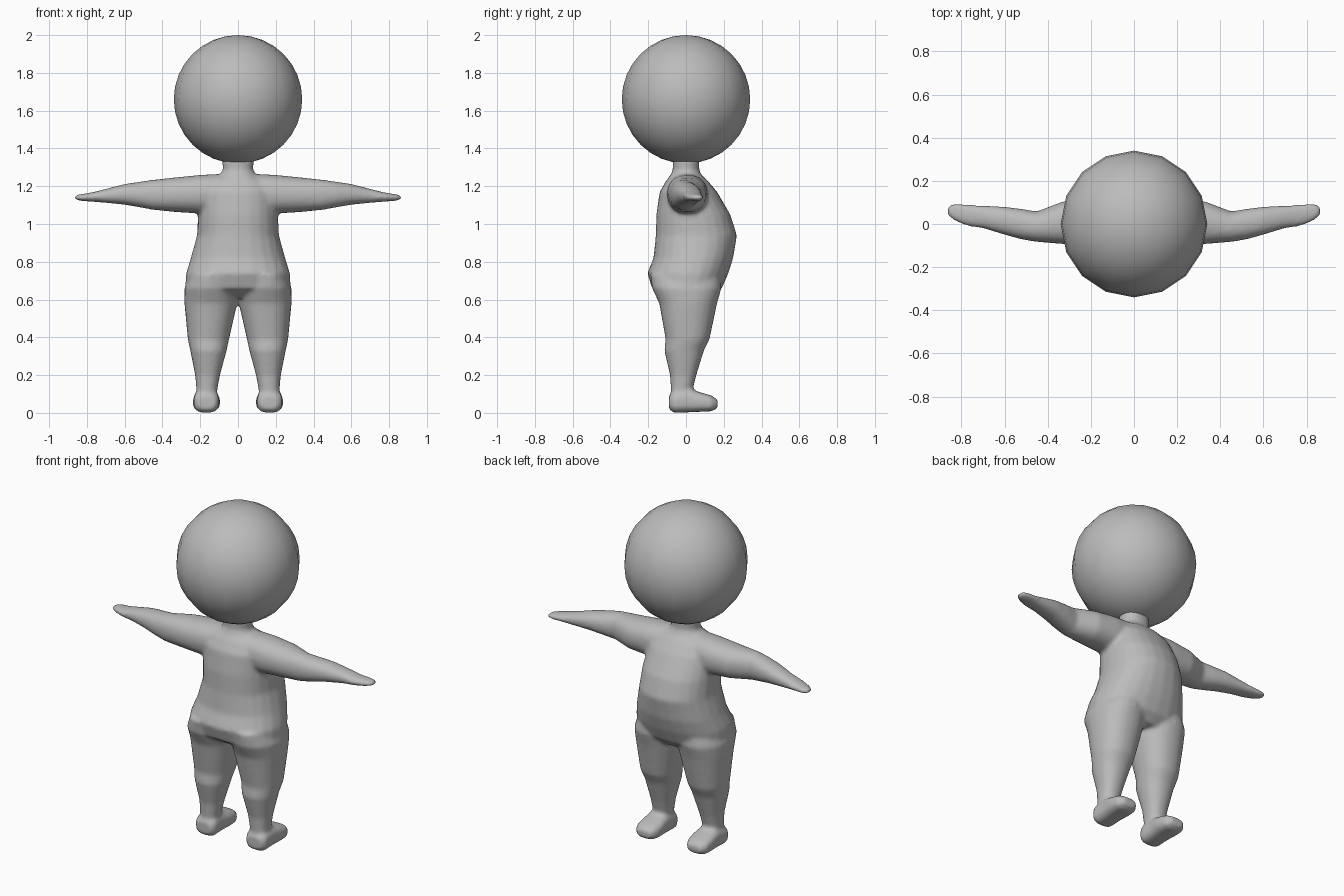
import bpy, bmesh, math
from mathutils import Vector

cube = bpy.data.objects.get("Cube")
if cube:
    bpy.data.objects.remove(cube)

GREY = (0.5, 0.5, 0.5, 1)
skin = bpy.data.materials.new("plain grey")
skin.use_nodes = True
skin.diffuse_color = GREY
skin.node_tree.nodes["Principled BSDF"].inputs["Base Color"].default_value = GREY


def loft(bm, rows, place, sides=24, power=0.9):
    """Skin rounded rings; each row is (station, a_min, a_max, b_min, b_max)."""
    rings = []
    for s, a0, a1, b0, b1 in rows:
        ring = []
        for i in range(sides):
            t = 2 * math.pi * i / sides
            c, d = math.cos(t), math.sin(t)
            a = (a0 + a1) / 2 + (a1 - a0) / 2 * math.copysign(abs(c) ** power, c)
            b = (b0 + b1) / 2 + (b1 - b0) / 2 * math.copysign(abs(d) ** power, d)
            ring.append(bm.verts.new(place(s, a, b)))
        rings.append(ring)
    for lo, hi in zip(rings, rings[1:]):
        for i in range(sides):
            j = (i + 1) % sides
            bm.faces.new((lo[i], lo[j], hi[j], hi[i]))
    bm.faces.new(rings[0][::-1])
    bm.faces.new(rings[-1])


# Torso and neck: z, half width, back y, belly y
TORSO = [(0.61, 0.22, -0.10, 0.14), (0.66, 0.28, -0.18, 0.19), (0.74, 0.275, -0.205, 0.225),
         (0.82, 0.25, -0.172, 0.25), (0.94, 0.217, -0.16, 0.27), (1.05, 0.212, -0.157, 0.235),
         (1.17, 0.20, -0.14, 0.165), (1.23, 0.16, -0.105, 0.115), (1.255, 0.10, -0.085, 0.085),
         (1.285, 0.08, -0.07, 0.07), (1.35, 0.085, -0.072, 0.072)]
# Leg: z, inner x, outer x, back y, front y
LEG = [(0.05, 0.11, 0.22, -0.075, 0.03), (0.12, 0.11, 0.22, -0.08, 0.035),
       (0.20, 0.095, 0.227, -0.085, 0.055), (0.33, 0.06, 0.253, -0.115, 0.095),
       (0.39, 0.047, 0.266, -0.108, 0.125), (0.58, 0.004, 0.284, -0.142, 0.165),
       (0.66, 0.0, 0.284, -0.18, 0.188), (0.74, 0.02, 0.25, -0.19, 0.18)]
# Foot: y, inner x, outer x, sole z, top z
FOOT = [(-0.09, 0.12, 0.215, 0.02, 0.09), (-0.065, 0.10, 0.235, 0.0, 0.115),
        (0.02, 0.10, 0.235, 0.003, 0.125), (0.08, 0.094, 0.24, 0.006, 0.108),
        (0.135, 0.10, 0.237, 0.008, 0.092), (0.168, 0.125, 0.21, 0.025, 0.07)]
# Arm: x, back y, front y, underside z, top z
ARM = [(0.10, -0.10, 0.11, 1.06, 1.265), (0.20, -0.10, 0.115, 1.055, 1.26),
       (0.33, -0.093, 0.105, 1.063, 1.247), (0.45, -0.083, 0.058, 1.075, 1.234),
       (0.52, -0.072, 0.07, 1.088, 1.224), (0.60, -0.05, 0.08, 1.102, 1.212),
       (0.70, -0.02, 0.086, 1.112, 1.186), (0.77, -0.01, 0.09, 1.118, 1.168),
       (0.83, 0.012, 0.096, 1.122, 1.158), (0.866, 0.038, 0.085, 1.13, 1.152)]

bm = bmesh.new()
loft(bm, [(z, -w, w, y0, y1) for z, w, y0, y1 in TORSO], lambda z, x, y: (x, y, z))
for side in (-1, 1):
    loft(bm, LEG, lambda z, x, y: (side * x, y, z))
    loft(bm, FOOT, lambda y, x, z: (side * x, y, z), power=0.7)
    loft(bm, ARM, lambda x, y, z: (side * x, y, z))
bmesh.ops.recalc_face_normals(bm, faces=bm.faces)
mesh = bpy.data.meshes.new("body")
bm.to_mesh(mesh)
bm.free()
mesh.materials.append(skin)
body = bpy.data.objects.new("body", mesh)
bpy.context.collection.objects.link(body)

# Fuse the limbs into one soft skin
fuse = body.modifiers.new("fuse", "REMESH")
fuse.mode = "VOXEL"
fuse.voxel_size = 0.011
fuse.use_smooth_shade = True
soften = body.modifiers.new("soften", "SMOOTH")
soften.factor = 0.5
soften.iterations = 7

# Head
bpy.ops.mesh.primitive_uv_sphere_add(segments=16, ring_count=16, radius=0.34, location=(0, 0, 1.66))
head = bpy.context.object
head.name = "head"
head.data.materials.append(skin)
bpy.ops.object.shade_smooth()
